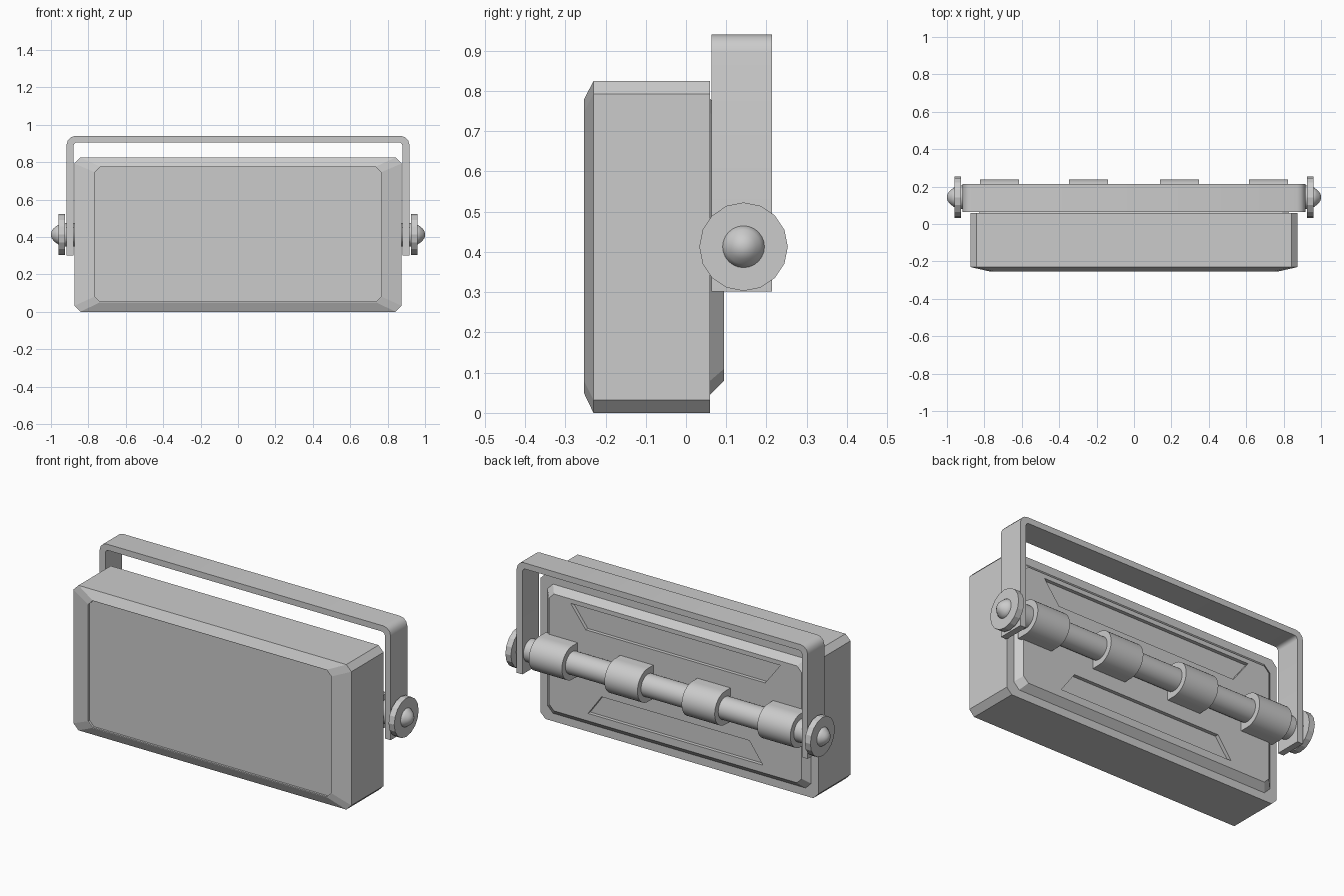
import bpy, bmesh, math

if "Cube" in bpy.data.objects:
    bpy.data.objects.remove(bpy.data.objects["Cube"])

AXLE_Y, AXLE_Z = 0.143, 0.413


def finish(name, bm, smooth=False):
    bmesh.ops.recalc_face_normals(bm, faces=bm.faces)
    me = bpy.data.meshes.new(name)
    bm.to_mesh(me)
    bm.free()
    ob = bpy.data.objects.new(name, me)
    bpy.context.collection.objects.link(ob)
    bpy.ops.object.select_all(action='DESELECT')
    ob.select_set(True)
    bpy.context.view_layer.objects.active = ob
    if smooth:
        bpy.ops.object.shade_smooth_by_angle(angle=math.radians(35))
    return ob


def loft(name, rings, smooth=False):
    """Skin a list of equal-length closed rings and cap both ends."""
    bm = bmesh.new()
    vs = [[bm.verts.new(p) for p in r] for r in rings]
    n = len(vs[0])
    for a, b in zip(vs, vs[1:]):
        for i in range(n):
            j = (i + 1) % n
            bm.faces.new((a[i], a[j], b[j], b[i]))
    bm.faces.new(vs[0])
    bm.faces.new(vs[-1])
    return finish(name, bm, smooth)


def cut_rect(y, hx, z0, z1, c):
    """Rectangle with clipped corners, facing y."""
    return [(-hx + c, y, z0), (hx - c, y, z0), (hx, y, z0 + c), (hx, y, z1 - c),
            (hx - c, y, z1), (-hx + c, y, z1), (-hx, y, z1 - c), (-hx, y, z0 + c)]


def turned(name, profile, sides, smooth=True):
    """Turn (x, radius) points around the axle line."""
    rings = []
    for x, r in profile:
        rings.append([(x, AXLE_Y + r * math.cos(2 * math.pi * i / sides),
                       AXLE_Z + r * math.sin(2 * math.pi * i / sides))
                      for i in range(sides)])
    return loft(name, rings, smooth)


# Housing with bevelled front and shallow recessed front panel
loft("housing", [
    cut_rect(0.06, 0.875, 0, 0.825, 0.032),
    cut_rect(-0.23, 0.875, 0, 0.825, 0.032),
    cut_rect(-0.254, 0.77, 0.05, 0.778, 0.03),
    cut_rect(-0.254, 0.766, 0.054, 0.774, 0.029),
    cut_rect(-0.242, 0.766, 0.054, 0.774, 0.029)])

# Raised back plate with two trapezoid recesses
plate = loft("back_plate", [
    cut_rect(0.05, 0.83, 0.045, 0.78, 0.035),
    cut_rect(0.06, 0.83, 0.045, 0.78, 0.035),
    cut_rect(0.095, 0.795, 0.08, 0.745, 0.03)])
for wide, narrow, z_wide, z_narrow in ((0.66, 0.565, 0.72, 0.595),
                                       (0.55, 0.465, 0.123, 0.24)):
    cutter = loft("recess_cutter", [
        [(-wide, y, z_wide), (wide, y, z_wide), (narrow, y, z_narrow), (-narrow, y, z_narrow)]
        for y in (0.075, 0.13)])
    cutter.hide_render = True
    bpy.context.view_layer.objects.active = plate
    mod = plate.modifiers.new("recess", 'BOOLEAN')
    mod.operation = 'DIFFERENCE'
    mod.solver = 'EXACT'
    mod.object = cutter
    bpy.ops.object.modifier_apply(modifier=mod.name)
    bpy.data.objects.remove(cutter)


# Handle bracket: rounded strap bent over the housing
def strap_outline(hx, top, r, steps=3):
    arc = [(hx - r + r * math.cos(a), top - r + r * math.sin(a))
           for a in (math.pi / 2 * i / steps for i in range(steps + 1))]
    right = [(hx, 0.302)] + arc
    return right + [(-x, z) for x, z in reversed(right)]


outline = strap_outline(0.916, 0.94, 0.045) + strap_outline(0.88, 0.906, 0.02)[::-1]
loft("handle_bracket", [[(x, y, z) for x, z in outline] for y in (0.064, 0.214)], True)

# Pivot rod
turned("pivot_rod", [(-0.93, 0.063), (0.93, 0.063)], 32)

# Saddle collars holding the rod to the back plate
R = 0.095
arc = [(AXLE_Y + R * math.cos(a), AXLE_Z + R * math.sin(a))
       for a in (-math.pi / 2 + math.pi * i / 16 for i in range(17))]
saddle = [(0.085, AXLE_Z - R)] + arc + [(0.085, AXLE_Z + R)]
for i, cx in enumerate((-0.719, -0.243, 0.243, 0.719)):
    loft(f"rod_collar_{i + 1}",
         [[(x, y, z) for y, z in saddle] for x in (cx - 0.104, cx + 0.104)], True)

# Clamp discs and domed knob ends on both sides
for side, s in (("right", 1), ("left", -1)):
    turned(f"clamp_disc_{side}", [(s * 0.925, 0.11), (s * 0.96, 0.11)], 16, False)
    turned(f"knob_cap_{side}", [(s * 0.95, 0.052), (s * 0.962, 0.052), (s * 0.975, 0.043),
                                (s * 0.988, 0.031), (s * 0.997, 0.018), (s * 1.0, 0.006)], 24)
